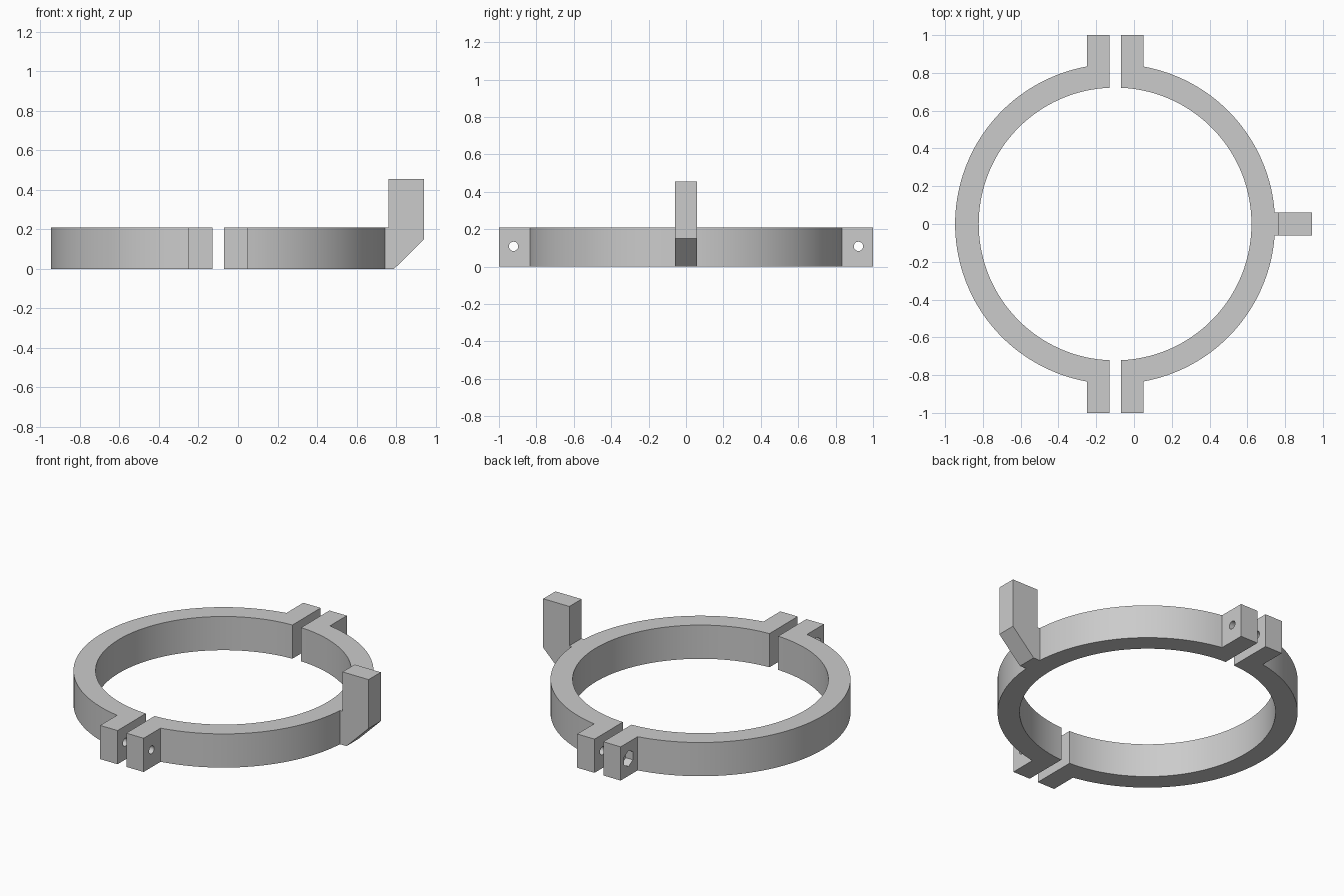
import bpy
import bmesh
from math import acos, cos, sin, pi

cube = bpy.data.objects.get("Cube")
if cube:
    bpy.data.objects.remove(cube, do_unlink=True)

CENTRE_X = -0.10
OUTER, INNER = 0.847, 0.722
HEIGHT = 0.21
GAP, LUG = 0.03, 0.15        # distances from the split plane
HOLE_Y, HOLE_Z = 0.922, 0.108

grey = bpy.data.materials.new("plain grey")
grey.use_nodes = True
grey.diffuse_color = (0.6, 0.6, 0.6, 1)
grey.node_tree.nodes["Principled BSDF"].inputs["Base Color"].default_value = (0.6, 0.6, 0.6, 1)


def prism(name, outline, low, high, place):
    """Extrude a 2D outline from low to high; place maps (u, v, w) to x, y, z."""
    bm = bmesh.new()
    face = bm.faces.new([bm.verts.new(place(u, v, low)) for u, v in outline])
    top = bmesh.ops.extrude_face_region(bm, geom=[face])["geom"]
    moved = [g for g in top if isinstance(g, bmesh.types.BMVert)]
    shift = place(0, 0, high)[:]
    base = place(0, 0, low)[:]
    bmesh.ops.translate(bm, verts=moved, vec=[a - b for a, b in zip(shift, base)])
    bmesh.ops.recalc_face_normals(bm, faces=bm.faces)
    mesh = bpy.data.meshes.new(name)
    bm.to_mesh(mesh)
    bm.free()
    mesh.materials.append(grey)
    obj = bpy.data.objects.new(name, mesh)
    bpy.context.collection.objects.link(obj)
    return obj


def arc(radius, start, end, steps, cx=0, cy=0):
    angles = [start + (end - start) * i / steps for i in range(steps + 1)]
    return [(cx + radius * cos(a), cy + radius * sin(a)) for a in angles]


def activate(obj):
    bpy.ops.object.select_all(action="DESELECT")
    obj.select_set(True)
    bpy.context.view_layer.objects.active = obj


def cut(obj, cutter):
    cutter.hide_render = True
    activate(obj)
    mod = obj.modifiers.new("cut", "BOOLEAN")
    mod.operation = "DIFFERENCE"
    mod.solver = "EXACT"
    mod.object = cutter
    bpy.ops.object.modifier_apply(modifier=mod.name)
    bpy.data.objects.remove(cutter, do_unlink=True)


def along_x(u, v, w):
    return (w, u, v)


# Half clamp outline: two lugs joined by the outer and inner arcs
a_out, a_in = acos(LUG / OUTER), acos(GAP / INNER)
half = ([(GAP, 1), (LUG, 1)] + arc(OUTER, a_out, -a_out, 72)
        + [(LUG, -1), (GAP, -1)] + arc(INNER, -a_in, a_in, 72))

for name, side in (("left_half_clamp", 1), ("right_half_clamp", -1)):
    clamp = prism(name, half, 0, HEIGHT,
                  lambda u, v, w: (CENTRE_X + side * u, v, w))
    for y in (HOLE_Y, -HOLE_Y):
        # Screw hole through the lug
        circle = arc(0.025, 0, 2 * pi, 24, y, HOLE_Z)[:-1]
        cut(clamp, prism("screw_cutter", circle, -0.4, 0.2, along_x))
        # Hexagonal nut pocket in the outer face of one half
        if side < 0:
            hexagon = arc(0.05, pi / 2, 5 * pi / 2, 6, y, HOLE_Z)[:-1]
            cut(clamp, prism("nut_cutter", hexagon, -0.4, -0.20, along_x))
    activate(clamp)
    bpy.ops.object.shade_smooth_by_angle(angle=pi / 6)

# Upright arm with a chamfered foot, standing on the side of the clamp
arm = [(0.743, 0), (0.79, 0), (0.942, 0.15), (0.942, 0.455),
       (0.762, 0.455), (0.762, HEIGHT), (0.743, HEIGHT)]
prism("upright_arm", arm, -0.06, 0.06, lambda u, v, w: (u, w, v))
